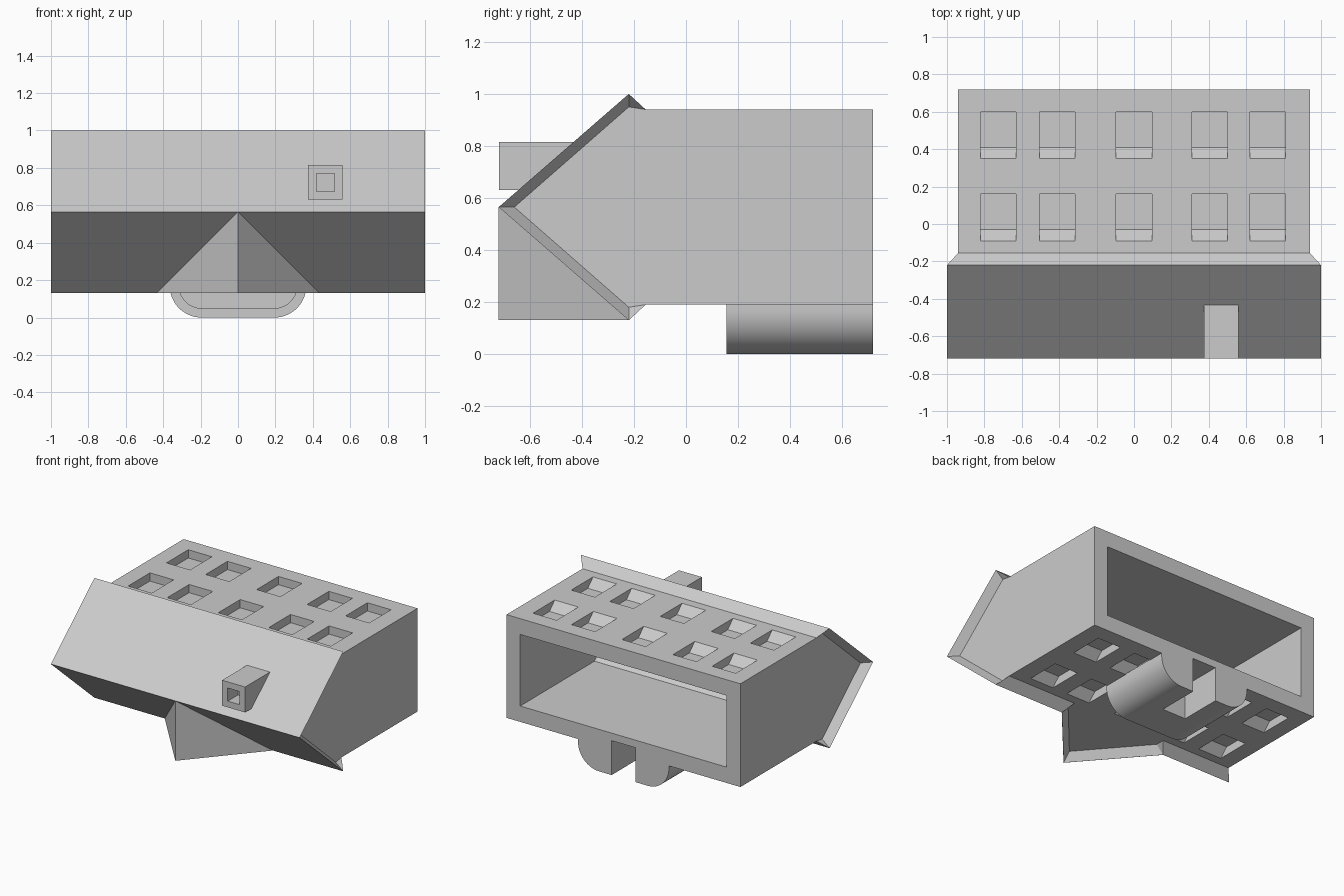
import bpy, bmesh, math

if "Cube" in bpy.data.objects:
    bpy.data.objects.remove(bpy.data.objects["Cube"])


def solid(name, verts, faces):
    bm = bmesh.new()
    vs = [bm.verts.new(v) for v in verts]
    for f in faces:
        bm.faces.new([vs[i] for i in f])
    bmesh.ops.recalc_face_normals(bm, faces=bm.faces)
    me = bpy.data.meshes.new(name)
    bm.to_mesh(me)
    bm.free()
    ob = bpy.data.objects.new(name, me)
    bpy.context.collection.objects.link(ob)
    return ob


def loft(name, a, b):
    n = len(a)
    sides = [(i, (i + 1) % n, n + (i + 1) % n, n + i) for i in range(n)]
    return solid(name, a + b, [range(n), range(n, 2 * n)] + sides)


def prism(name, pts, axis, lo, hi):
    def place(p, t):
        q = list(p)
        q.insert(axis, t)
        return tuple(q)
    return loft(name, [place(p, lo) for p in pts], [place(p, hi) for p in pts])


def box(name, x0, x1, y0, y1, z0, z1):
    return prism(name, [(x0, y0), (x1, y0), (x1, y1), (x0, y1)], 2, z0, z1)


def combine(target, other, op, keep=False):
    m = target.modifiers.new(op, 'BOOLEAN')
    m.operation, m.solver, m.object = op, 'EXACT', other
    bpy.context.view_layer.objects.active = target
    bpy.ops.object.modifier_apply(modifier=m.name)
    if not keep:
        bpy.data.objects.remove(other)


MID = 0.565            # height of the roof ridge
# House shell: eave/ridge line at the roof ends, wall outline set in from it
roof = [(-0.22, 1.0), (-0.72, MID), (-0.22, 0.13)]
wall = [(-0.155, 0.94), (-0.22, 0.95), (-0.66, MID), (-0.22, 0.18),
        (-0.155, 0.19), (0.718, 0.19), (0.718, 0.94)]
verts = [(s * 1.0, *p) for s in (-1, 1) for p in roof]
verts += [(s * 0.94, *p) for s in (-1, 1) for p in wall]
faces = [(0, 1, 4, 3), (1, 2, 5, 4)]
for o, w in ((0, 6), (3, 13)):
    faces += [range(w, w + 7), (o, o + 1, w + 2, w + 1), (o + 1, o + 2, w + 3, w + 2),
              (o, w + 1, w), (o + 2, w + 4, w + 3)]
faces += [(0, 3, 13, 6), (2, 5, 17, 10), (10, 17, 18, 11), (11, 18, 19, 12), (12, 19, 13, 6)]
house = solid("house", verts, faces)

# Cross gable on the underside, with its sloping overhang cut away
combine(house, prism("gable", [(0, -0.72), (0.435, -0.22), (-0.435, -0.22)], 2, 0.13, MID), 'UNION')
low = [(0, -0.777), (0.487, -0.22), (0.487, -0.1), (-0.487, -0.1), (-0.487, -0.22)]
high = [(0, -0.66), (0.38, -0.22), (0.38, -0.1), (-0.38, -0.1), (-0.38, -0.22)]
combine(house, loft("gable_cut", [(x, y, 0.07) for x, y in low],
                    [(x, y, 0.19) for x, y in high]), 'DIFFERENCE')

# Chimney with flue
combine(house, box("chimney", 0.375, 0.56, -0.718, -0.4, 0.63, 0.815), 'UNION')
combine(house, box("flue", 0.42, 0.515, -0.8, -0.6, 0.675, 0.77), 'DIFFERENCE')

# Hollow inside, open at the back
combine(house, prism("cavity", [(0.8, 0.305), (0.8, 0.825), (-0.135, 0.825),
                                (-0.435, MID), (-0.135, 0.305)], 0, -0.83, 0.83), 'DIFFERENCE')

# Door recess shared by house and porch
door = box("door_cut", -0.095, 0.095, 0.41, 0.8, -0.1, 0.25)
combine(house, door, 'DIFFERENCE', keep=True)

# Window recesses on both long walls
for flip in (False, True):
    for y in (-0.09, 0.35):
        for x in (-0.725, -0.41, 0.0, 0.405, 0.715):
            if flip and x == 0 and y > 0:
                continue
            pts = [(y - 0.02, 0.96), (y + 0.06, 0.88), (y + 0.25, 0.88), (y + 0.25, 0.96)]
            if flip:
                pts = [(a, 2 * MID - b) for a, b in pts]
            combine(house, prism("window_cut", pts, 0, x - 0.095, x + 0.095), 'DIFFERENCE')


# Rounded porch with a sunken balcony
def porch_profile(r, top):
    arc = [(0.195 + r * math.cos(t), 0.17 - r * math.sin(t))
           for t in (math.pi / 2 * i / 16 for i in range(17))]
    right = [(arc[0][0], top)] + arc
    return right + [(-x, z) for x, z in reversed(right)]


porch = prism("porch", porch_profile(0.17, 0.195), 1, 0.155, 0.718)
combine(porch, prism("balcony_cut", porch_profile(0.12, 0.25), 1, 0.1, 0.25), 'DIFFERENCE')
combine(porch, door, 'DIFFERENCE')
bpy.ops.object.select_all(action='DESELECT')
porch.select_set(True)
bpy.context.view_layer.objects.active = porch
bpy.ops.object.shade_smooth_by_angle(angle=math.radians(30))
